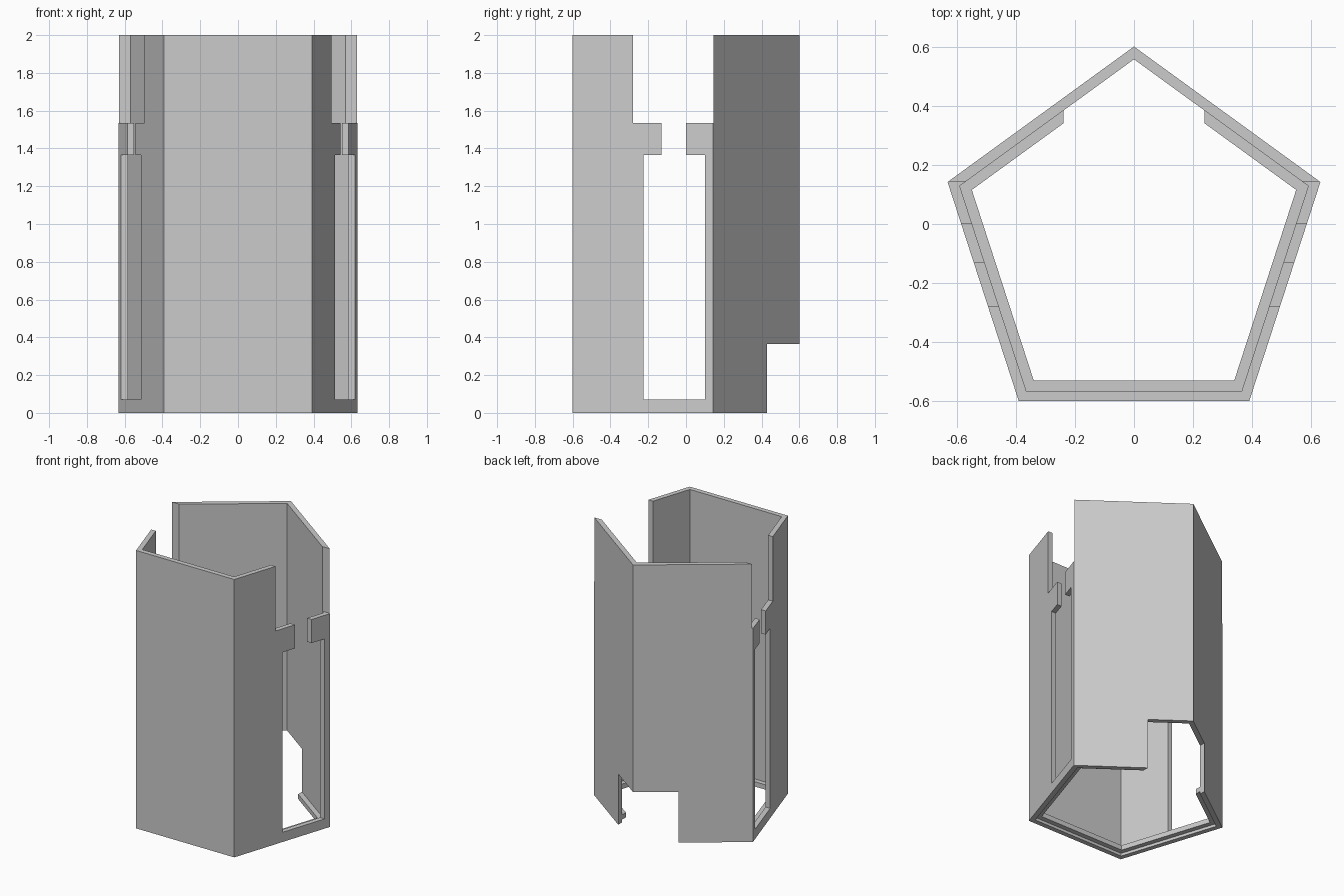
import bpy, bmesh, math

cube = bpy.data.objects.get("Cube")
if cube:
    bpy.data.objects.remove(cube, do_unlink=True)

RADIUS = 0.665
CENTRE_Y = -0.063
WALL = 0.035

grey = bpy.data.materials.new("plain grey")
grey.use_nodes = True
colour = (0.6, 0.6, 0.6, 1)
grey.diffuse_color = colour
grey.node_tree.nodes["Principled BSDF"].inputs["Base Color"].default_value = colour


def make_object(name, bm):
    bmesh.ops.recalc_face_normals(bm, faces=bm.faces)
    mesh = bpy.data.meshes.new(name)
    bm.to_mesh(mesh)
    bm.free()
    obj = bpy.data.objects.new(name, mesh)
    bpy.context.collection.objects.link(obj)
    mesh.materials.append(grey)
    return obj


def pentagon_ring(name, inset_out, inset_in, z0, z1):
    """Hollow five-sided prism; insets are measured square to the sides."""
    bm = bmesh.new()

    def loop(inset, z):
        r = RADIUS - inset / math.cos(math.pi / 5)
        angles = [math.pi / 2 + i * math.tau / 5 for i in range(5)]
        return [bm.verts.new((r * math.cos(a), CENTRE_Y + r * math.sin(a), z)) for a in angles]

    loops = [loop(inset_out, z0), loop(inset_out, z1), loop(inset_in, z1), loop(inset_in, z0)]
    for k in range(4):
        a, b = loops[k], loops[(k + 1) % 4]
        for i in range(5):
            j = (i + 1) % 5
            bm.faces.new((a[i], a[j], b[j], b[i]))
    return make_object(name, bm)


def cut_box(obj, xs, ys, zs):
    """Subtract an axis-aligned box."""
    bm = bmesh.new()
    bmesh.ops.create_cube(bm, size=1)
    for v in bm.verts:
        v.co = [sum(r) / 2 + c * (r[1] - r[0]) for r, c in zip((xs, ys, zs), v.co)]
    cutter = make_object("cutter", bm)
    cutter.hide_render = True
    mod = obj.modifiers.new("cut", "BOOLEAN")
    mod.operation = "DIFFERENCE"
    mod.solver = "EXACT"
    mod.object = cutter
    bpy.context.view_layer.objects.active = obj
    bpy.ops.object.modifier_apply(modifier=mod.name)
    bpy.data.objects.remove(cutter, do_unlink=True)


# Outer shell and the narrow ledge inside its foot
shell = pentagon_ring("shell_walls", 0, WALL, 0, 2)
ledge = pentagon_ring("floor_ledge", WALL, 2 * WALL, 0.02, 0.055)

# Side openings, each running through both side walls
ACROSS = (-1, 1)
cut_box(shell, ACROSS, (-0.28, 0.145), (1.535, 2.2))   # open top slot
cut_box(shell, ACROSS, (-0.13, 0.0), (1.3, 1.6))       # gap between tabs
cut_box(shell, ACROSS, (-0.225, 0.10), (0.07, 1.365))  # tall window

# Doorway through the back corner
for part in (shell, ledge):
    cut_box(part, (-0.24, 0.24), (0.2, 1), (-0.2, 0.365))
